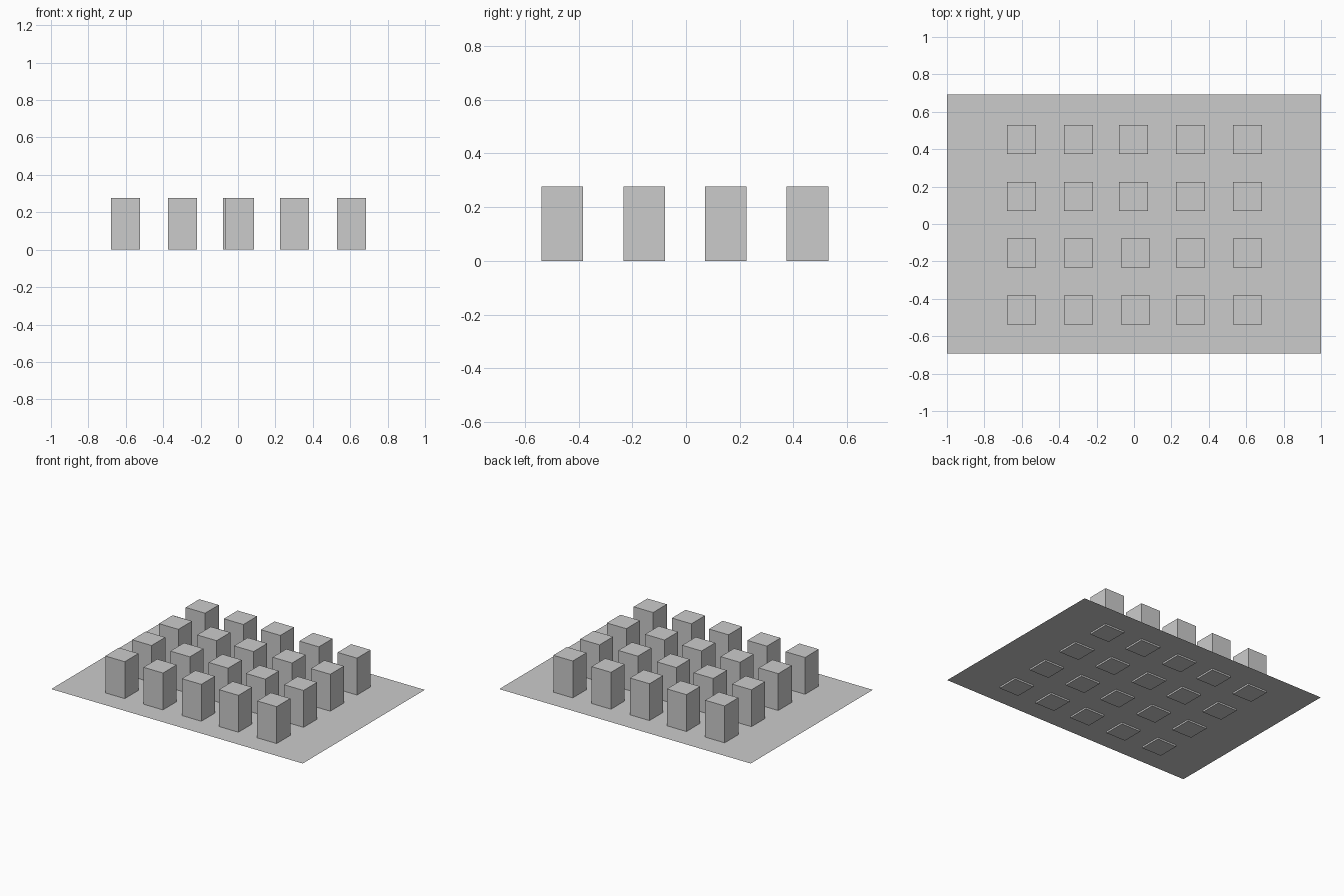
import bpy, bmesh
from mathutils import Matrix

if "Cube" in bpy.data.objects:
    bpy.data.objects.remove(bpy.data.objects["Cube"])

SIZE, HEIGHT = 0.155, 0.277
PLANE_Z = 0.012          # blocks poke slightly through the sheet


def finish(name, bm):
    mesh = bpy.data.meshes.new(name)
    bm.to_mesh(mesh)
    bm.free()
    obj = bpy.data.objects.new(name, mesh)
    bpy.context.collection.objects.link(obj)
    return obj


# Thin ground sheet
bm = bmesh.new()
bmesh.ops.create_grid(bm, x_segments=1, y_segments=1, size=1.0,
                      matrix=Matrix.Translation((0, 0, PLANE_Z)) @ Matrix.Diagonal((1, 0.693, 1, 1)))
finish("ground_sheet", bm)

# Rows of blocks; the middle column shifts slightly between front and back
for r, y in enumerate((-0.461, -0.156, 0.148, 0.452)):
    middle = 0.008 if r < 2 else -0.003
    for c, x in enumerate((-0.601, -0.297, middle, 0.303, 0.607)):
        bm = bmesh.new()
        bmesh.ops.create_cube(bm, size=1, matrix=Matrix.Translation((x, y, HEIGHT / 2))
                              @ Matrix.Diagonal((SIZE, SIZE, HEIGHT, 1)))
        finish(f"block_{r + 1}_{c + 1}", bm)
